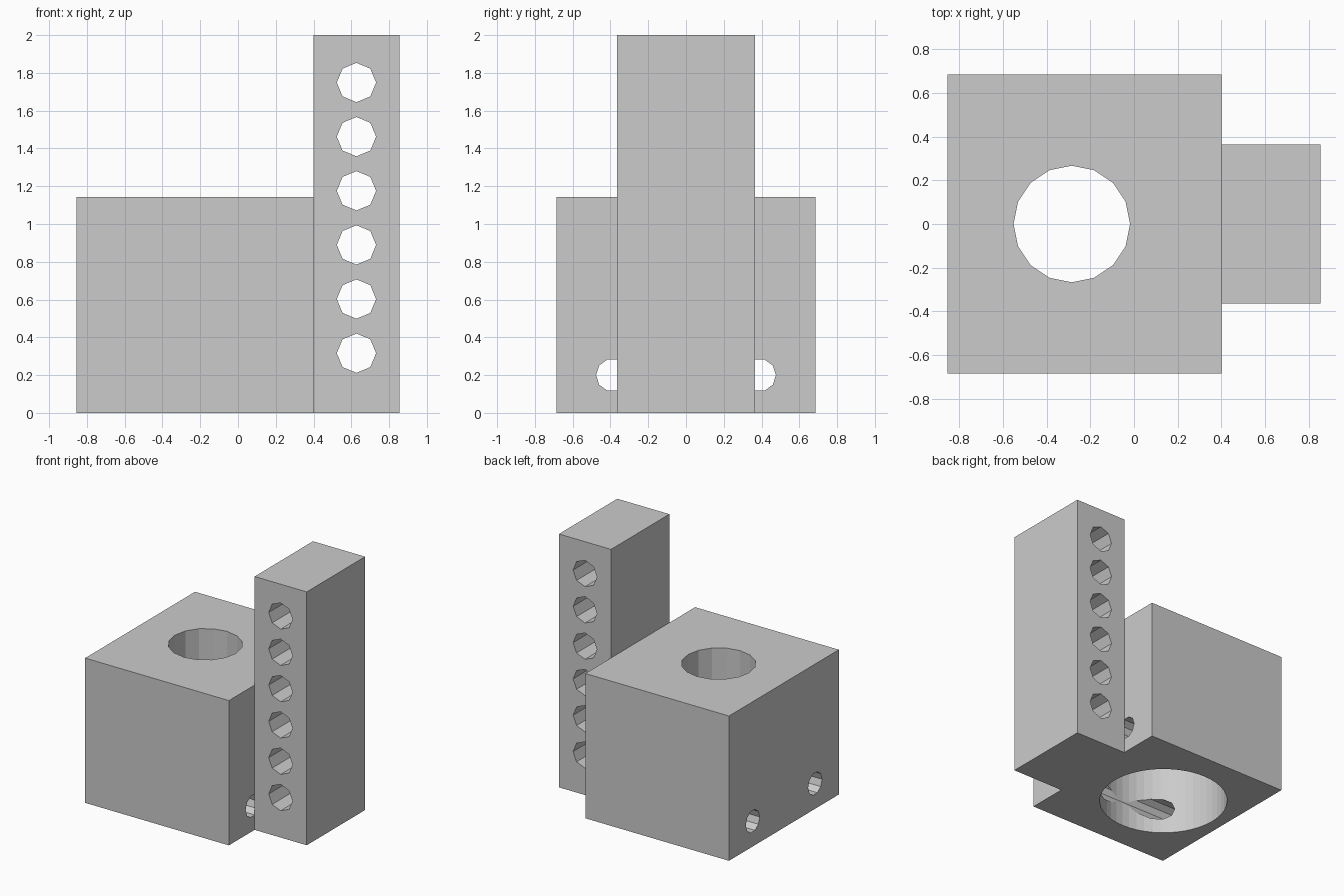
import bpy
import bmesh
from math import cos, sin, tau
from mathutils import Vector

if "Cube" in bpy.data.objects:
    bpy.data.objects.remove(bpy.data.objects["Cube"], do_unlink=True)

X, Y, Z = Vector((1, 0, 0)), Vector((0, 1, 0)), Vector((0, 0, 1))

grey = bpy.data.materials.new("plain_grey")
grey.use_nodes = True
grey.diffuse_color = (0.6, 0.6, 0.6, 1)
grey.node_tree.nodes["Principled BSDF"].inputs["Base Color"].default_value = (0.6, 0.6, 0.6, 1)


def make_object(name, bm):
    bmesh.ops.recalc_face_normals(bm, faces=bm.faces)
    mesh = bpy.data.meshes.new(name)
    bm.to_mesh(mesh)
    bm.free()
    mesh.materials.append(grey)
    obj = bpy.data.objects.new(name, mesh)
    bpy.context.collection.objects.link(obj)
    return obj


def box(name, low, high):
    low, high = Vector(low), Vector(high)
    bm = bmesh.new()
    bmesh.ops.create_cube(bm, size=1)
    bmesh.ops.scale(bm, vec=high - low, verts=bm.verts)
    bmesh.ops.translate(bm, vec=(low + high) / 2, verts=bm.verts)
    return make_object(name, bm)


def drill(target, start, axis, length, radius, sides, first):
    """Cut a polygonal hole along axis, with a corner in direction first."""
    second = axis.cross(first)
    bm = bmesh.new()
    ring = [bm.verts.new(Vector(start) + radius * (first * cos(tau * i / sides) + second * sin(tau * i / sides)))
            for i in range(sides)]
    face = bm.faces.new(ring)
    result = bmesh.ops.extrude_face_region(bm, geom=[face], use_keep_orig=True)
    moved = [g for g in result["geom"] if isinstance(g, bmesh.types.BMVert)]
    bmesh.ops.translate(bm, vec=axis * length, verts=moved)
    cutter = make_object("hole_cutter", bm)
    cutter.hide_render = True
    cut = target.modifiers.new("hole", "BOOLEAN")
    cut.operation = "DIFFERENCE"
    cut.solver = "EXACT"
    cut.object = cutter
    bpy.context.view_layer.objects.active = target
    bpy.ops.object.modifier_apply(modifier=cut.name)
    bpy.data.objects.remove(cutter, do_unlink=True)


# Main block: wide cavity below, narrower opening above, two cross holes
block = box("main_block", (-0.855, -0.685, 0), (0.4, 0.685, 1.143))
drill(block, (-0.285, 0, -0.1), Z, 0.9, 0.474, 48, X)
drill(block, (-0.285, 0, 0.5), Z, 1, 0.267, 16, X)
for side in (-1, 1):
    drill(block, (-1, side * 0.389, 0.2), X, 1.6, 0.087, 10, Y * side)

# Upright bar with a row of holes from front to back
upright = box("upright_bar", (0.4, -0.364, 0), (0.855, 0.364, 2))
for i in range(6):
    drill(upright, (0.627, -0.5, 0.316 + i * 0.2866), Y, 1, 0.104, 8, X)
